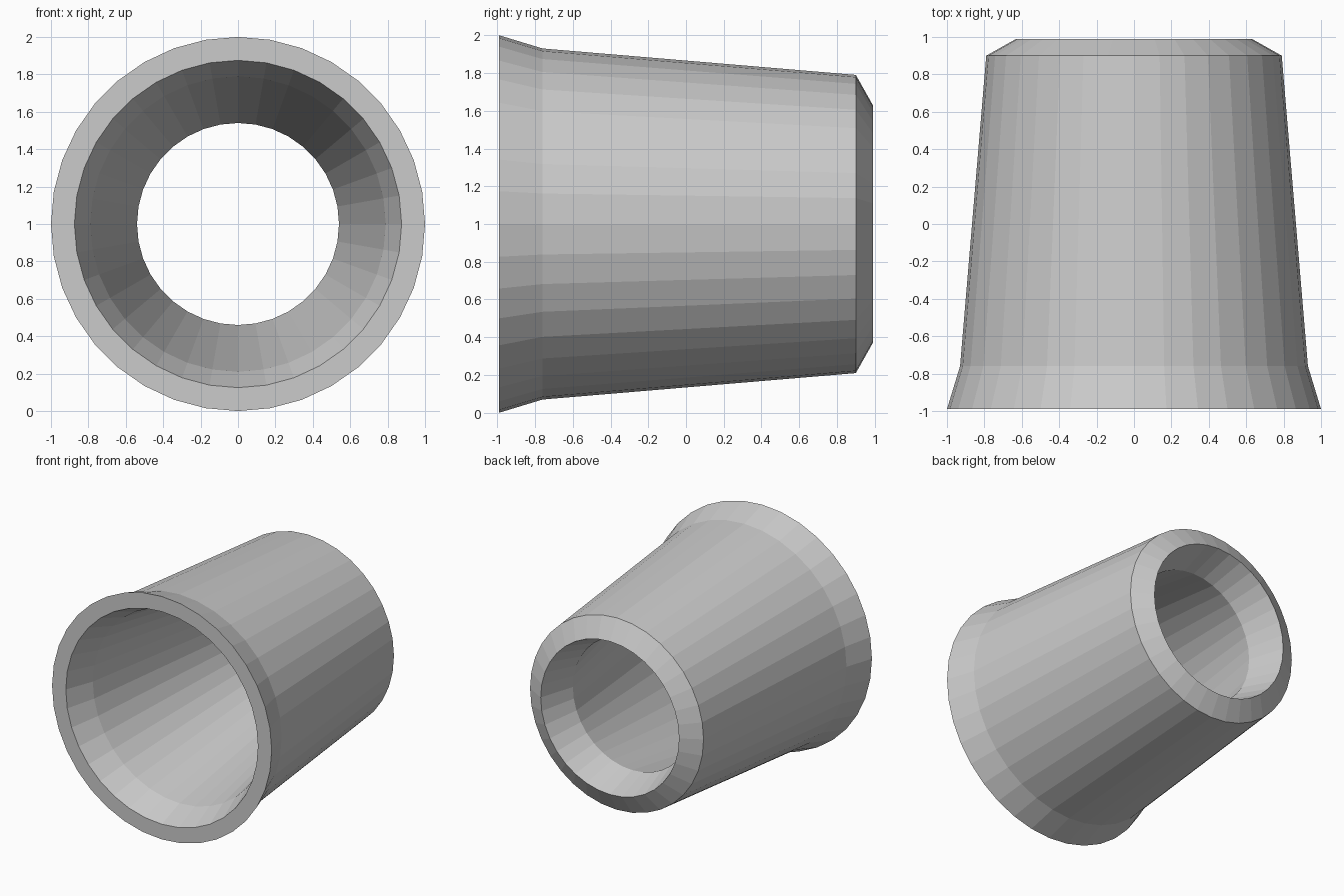
import bpy, bmesh, math

if "Cube" in bpy.data.objects:
    bpy.data.objects.remove(bpy.data.objects["Cube"])

SIDES = 36

# Closed wall cross-section as (y, radius): outside front to back, then inside back to front
PROFILE = [
    (-0.99, 1.00), (-0.76, 0.93), (0.90, 0.79), (0.99, 0.63),   # flared lip, barrel, chamfer
    (0.70, 0.54), (-0.76, 0.79), (-0.99, 0.875),                # neck, bore, mouth
]

grey = bpy.data.materials.new("neutral grey")
grey.diffuse_color = (0.6, 0.6, 0.6, 1)
grey.use_nodes = True
grey.node_tree.nodes["Principled BSDF"].inputs["Base Color"].default_value = grey.diffuse_color

# Lathe the wall around the y axis
bm = bmesh.new()
rings = []
for y, r in PROFILE:
    angles = [2 * math.pi * i / SIDES for i in range(SIDES)]
    rings.append([bm.verts.new((r * math.sin(a), y, 1 + r * math.cos(a))) for a in angles])
for k, ring in enumerate(rings):
    nxt = rings[(k + 1) % len(rings)]
    for i in range(SIDES):
        j = (i + 1) % SIDES
        bm.faces.new((ring[i], ring[j], nxt[j], nxt[i]))
bmesh.ops.recalc_face_normals(bm, faces=bm.faces)

mesh = bpy.data.meshes.new("tapered_sleeve")
bm.to_mesh(mesh)
bm.free()
mesh.materials.append(grey)
sleeve = bpy.data.objects.new("tapered_sleeve", mesh)
bpy.context.collection.objects.link(sleeve)
